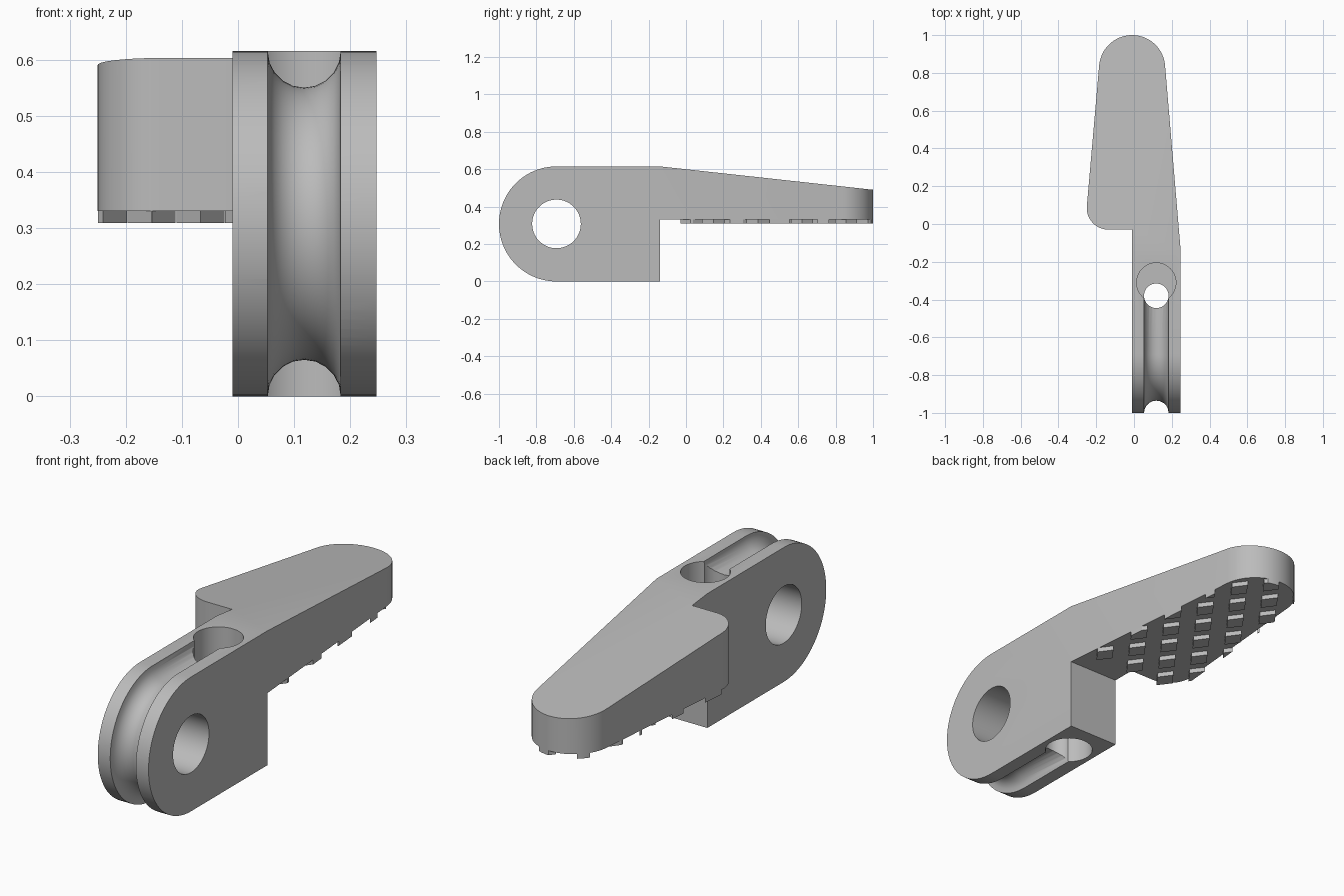
import bpy, bmesh, math
from mathutils import Vector, Matrix

cube = bpy.data.objects.get("Cube")
if cube:
    bpy.data.objects.remove(cube, do_unlink=True)

grey = bpy.data.materials.new("plain_grey")
grey.use_nodes = True
colour = (0.5, 0.5, 0.5, 1)
grey.diffuse_color = colour
grey.node_tree.nodes["Principled BSDF"].inputs["Base Color"].default_value = colour

HEIGHT = 0.615
R = HEIGHT / 2
PIVOT = -1 + R          # y of the rounded head centre
MID = 0.118             # x of the groove
GROOVE = 0.065
SOLE = 0.33


def link(name, bm):
    bmesh.ops.recalc_face_normals(bm, faces=bm.faces)
    mesh = bpy.data.meshes.new(name)
    bm.to_mesh(mesh)
    bm.free()
    mesh.materials.append(grey)
    obj = bpy.data.objects.new(name, mesh)
    bpy.context.collection.objects.link(obj)
    return obj


def arc(cx, cy, r, start, end, steps):
    angles = [math.radians(start + (end - start) * i / steps) for i in range(steps + 1)]
    return [(cx + r * math.cos(a), cy + r * math.sin(a)) for a in angles]


def prism(name, points, direction):
    bm = bmesh.new()
    face = bm.faces.new([bm.verts.new(p) for p in points])
    top = bmesh.ops.extrude_face_region(bm, geom=[face])["geom"]
    verts = [g for g in top if isinstance(g, bmesh.types.BMVert)]
    bmesh.ops.translate(bm, verts=verts, vec=direction)
    return link(name, bm)


def cylinder(name, centre, r, depth, axis="Z"):
    bm = bmesh.new()
    turn = Matrix.Rotation(math.pi / 2, 4, "Y") if axis == "X" else Matrix()
    bmesh.ops.create_cone(bm, cap_ends=True, segments=64, radius1=r, radius2=r,
                          depth=depth, matrix=Matrix.Translation(centre) @ turn)
    return link(name, bm)


def evaluated_mesh(obj):
    return bpy.data.meshes.new_from_object(
        obj.evaluated_get(bpy.context.evaluated_depsgraph_get()))


def cut(target, tool, operation="DIFFERENCE"):
    mod = target.modifiers.new("cut", "BOOLEAN")
    mod.object, mod.operation, mod.solver = tool, operation, "EXACT"
    mesh = evaluated_mesh(target)
    target.modifiers.clear()
    target.data = mesh


# Side silhouette: round head, sloping handle top, stepped underside
side = arc(PIVOT, R, R, 270, 90, 48)
side += [(-0.14, HEIGHT), (1.1, 0.479), (1.1, SOLE), (-0.14, SOLE), (-0.14, 0)]
lever = prism("lever_body", [(-0.4, y, z) for y, z in side], (0.8, 0, 0))

# Plan silhouette: narrow head, tapered handle with round tip
plan = [(-0.01, -1.1), (0.247, -1.1), (0.247, -0.14)]
plan += arc(-0.01, 0.825, 0.175, 5, 175, 40)
plan += arc(-0.135, 0.085, 0.115, 175, 270, 20) + [(-0.01, -0.03)]
outline = prism("plan_cutter", [(x, y, -0.1) for x, y in plan], (0, 0, 1))
cut(lever, outline, "INTERSECT")

# Rope groove swept round the head
path = [(-0.31, 0)] + arc(PIVOT, R, R, 270, 90, 48) + [(-0.31, HEIGHT)]
curve = bpy.data.curves.new("groove_path", "CURVE")
curve.dimensions = "3D"
curve.bevel_depth, curve.bevel_resolution, curve.use_fill_caps = GROOVE, 8, True
spline = curve.splines.new("POLY")
spline.points.add(len(path) - 1)
for point, (y, z) in zip(spline.points, path):
    point.co = (MID, y, z, 1)
sweep = bpy.data.objects.new("groove_path", curve)
bpy.context.collection.objects.link(sweep)
bm = bmesh.new()
bm.from_mesh(evaluated_mesh(sweep))
bmesh.ops.remove_doubles(bm, verts=bm.verts, dist=0.0001)
groove = link("groove_cutter", bm)
bpy.data.objects.remove(sweep, do_unlink=True)

# Pivot hole, rope hole and the two knot recesses
cutters = [
    groove,
    cylinder("pivot_cutter", (MID, PIVOT, R), 0.13, 1, "X"),
    cylinder("rope_cutter", (MID, -0.38, R), GROOVE, 1),
    cylinder("upper_recess_cutter", (MID, -0.31, HEIGHT), 0.104, 0.3),
    cylinder("lower_recess_cutter", (MID, -0.31, 0), 0.104, 0.3),
]
for tool in cutters:
    cut(lever, tool)

# Diamond grip pads under the handle, trimmed to its outline
bm = bmesh.new()
for row in range(0, 9):
    for col in range(-4, 4):
        if (row + col) % 2:
            continue
        x, y = 0.02 + 0.087 * col, 0.03 + 0.118 * row
        corners = [(x + 0.043, y), (x, y + 0.059), (x - 0.043, y), (x, y - 0.059)]
        low = [bm.verts.new((a, b, 0.309)) for a, b in corners]
        high = [bm.verts.new((a, b, SOLE + 0.002)) for a, b in corners]
        bm.faces.new(low)
        bm.faces.new(high)
        for i in range(4):
            j = (i + 1) % 4
            bm.faces.new((low[i], low[j], high[j], high[i]))
pads = link("grip_pads", bm)
cut(pads, outline, "INTERSECT")

for tool in cutters + [outline]:
    bpy.data.objects.remove(tool, do_unlink=True)

# Smooth curved walls, crisp edges
for obj in (lever, pads):
    bpy.ops.object.select_all(action="DESELECT")
    obj.select_set(True)
    bpy.context.view_layer.objects.active = obj
    bpy.ops.object.shade_smooth_by_angle(angle=math.radians(30))
